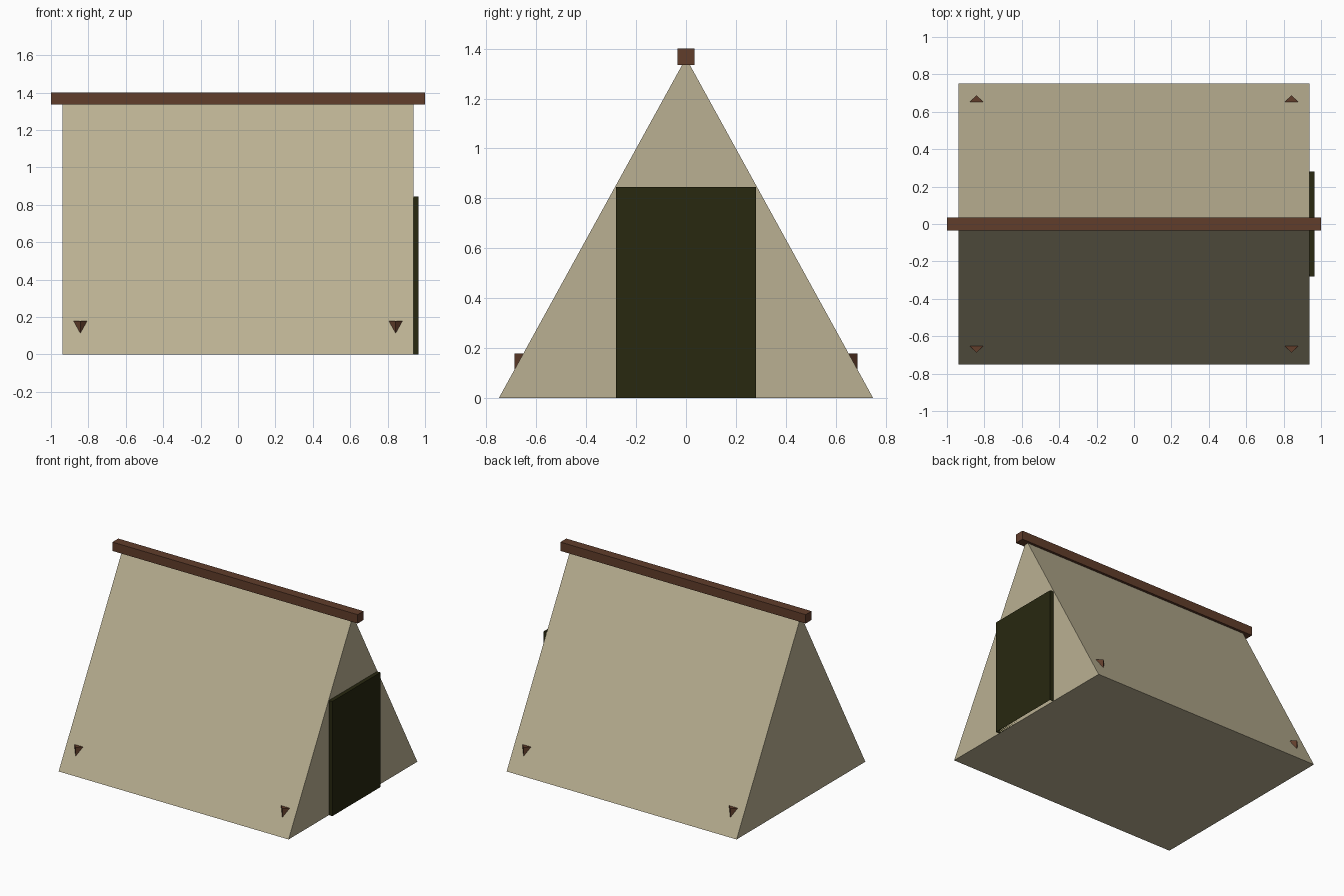
import bpy
import bmesh
from math import pi
from mathutils import Vector

cube = bpy.data.objects.get("Cube")
if cube:
    bpy.data.objects.remove(cube, do_unlink=True)


def material(name, colour):
    mat = bpy.data.materials.new(name)
    mat.use_nodes = True
    mat.diffuse_color = (*colour, 1)
    shader = mat.node_tree.nodes["Principled BSDF"]
    shader.inputs["Base Color"].default_value = (*colour, 1)
    shader.inputs["Roughness"].default_value = 0.9
    return mat


canvas = material("canvas beige", (0.49, 0.434, 0.287))
wood = material("dark wood", (0.119, 0.047, 0.024))
flap = material("dark olive", (0.021, 0.021, 0.005))


def finish(bm, name, mat):
    bmesh.ops.recalc_face_normals(bm, faces=bm.faces)
    mesh = bpy.data.meshes.new(name)
    bm.to_mesh(mesh)
    bm.free()
    mesh.materials.append(mat)
    obj = bpy.data.objects.new(name, mesh)
    bpy.context.collection.objects.link(obj)
    return obj


def prism(name, profile, x0, x1, mat, open_bottom=False):
    """Extrude a (y, z) profile along x."""
    bm = bmesh.new()
    face = bm.faces.new([bm.verts.new((x0, y, z)) for y, z in profile])
    side = bmesh.ops.extrude_face_region(bm, geom=[face], use_keep_orig=True)
    moved = [v for v in side["geom"] if isinstance(v, bmesh.types.BMVert)]
    bmesh.ops.translate(bm, verts=moved, vec=Vector((x1 - x0, 0, 0)))
    bmesh.ops.recalc_face_normals(bm, faces=bm.faces)
    if open_bottom:
        under = [f for f in bm.faces if f.normal.z < -0.9]
        bmesh.ops.delete(bm, geom=under, context='FACES')
    return finish(bm, name, mat)


def rect(half_y, z0, z1):
    return [(-half_y, z0), (half_y, z0), (half_y, z1), (-half_y, z1)]


# Triangular canvas body with its floor
prism("tent_canvas", [(-0.75, 0), (0.75, 0), (0, 1.363)], -0.9375, 0.9375, canvas)

# Square ridge pole overhanging both ends
prism("ridge_pole", rect(0.034, 1.335, 1.4), -1, 1, wood)

# Dark entrance flap on the +x end
prism("entrance_flap", rect(0.28, 0, 0.845), 0.9375, 0.9655, flap, open_bottom=True)

# Four upright diamond pegs poking out through the slopes
for side_x, x_name in ((-1, "right"), (1, "left")):
    for side_y, y_name in ((-1, "front"), (1, "back")):
        bpy.ops.mesh.primitive_cylinder_add(
            vertices=4, radius=0.038, depth=0.15,
            location=(0.843 * side_x, 0.65 * side_y, 0.103))
        peg = bpy.context.object
        peg.name = f"peg_{y_name}_{x_name}"
        peg.data.materials.append(wood)
